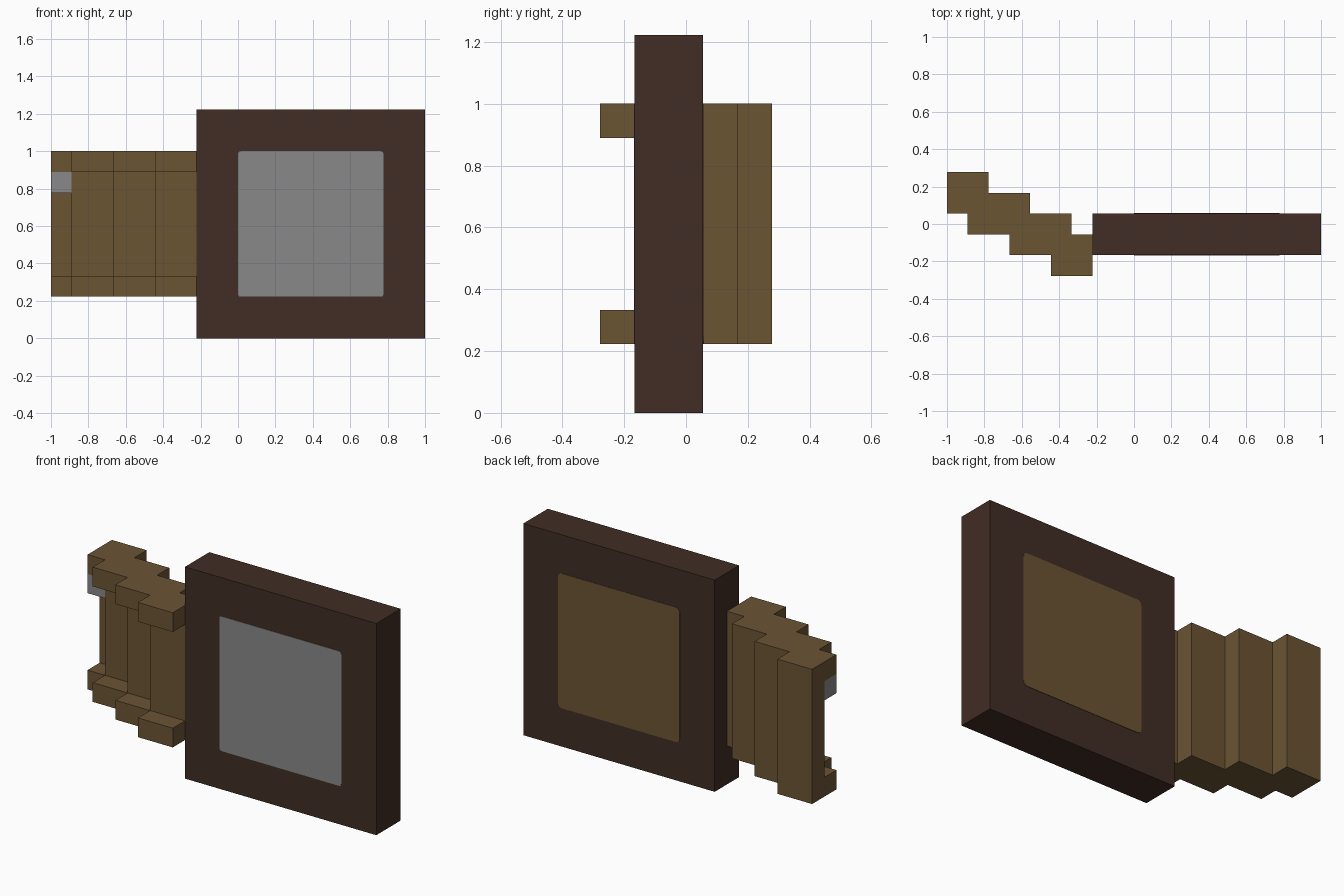
import bpy, bmesh
from mathutils import Vector

cube = bpy.data.objects.get("Cube")
if cube:
    bpy.data.objects.remove(cube, do_unlink=True)

U = 1 / 9  # grid unit of the blocky design


def material(name, color):
    m = bpy.data.materials.new(name)
    m.use_nodes = True
    m.diffuse_color = (*color, 1)
    m.node_tree.nodes["Principled BSDF"].inputs["Base Color"].default_value = (*color, 1)
    return m


dark_wood = material("dark wood", (0.053, 0.026, 0.018))
tan_wood = material("tan wood", (0.147, 0.089, 0.034))
grey_metal = material("grey metal", (0.25, 0.25, 0.25))


def finish(name, bm, mat):
    bmesh.ops.recalc_face_normals(bm, faces=bm.faces)
    mesh = bpy.data.meshes.new(name)
    bm.to_mesh(mesh)
    bm.free()
    mesh.materials.append(mat)
    obj = bpy.data.objects.new(name, mesh)
    bpy.context.collection.objects.link(obj)
    return obj


def box(name, lo, hi, mat, corner=0):
    """Box between two corners in grid units, optionally with rounded y-edges."""
    lo, hi = Vector(lo) * U, Vector(hi) * U
    bm = bmesh.new()
    bmesh.ops.create_cube(bm, size=1)
    for v in bm.verts:
        v.co = [(lo[i] + hi[i]) / 2 + v.co[i] * (hi[i] - lo[i]) for i in range(3)]
    if corner:
        edges = [e for e in bm.edges if abs(e.verts[0].co.y - e.verts[1].co.y) > 1e-5]
        bmesh.ops.bevel(bm, geom=edges, offset=corner, segments=3,
                        profile=0.5, affect='EDGES')
    return finish(name, bm, mat)


def stair_profile(recess):
    """Staircase outline seen from above; recess moves the front edge back."""
    front, back = [], []
    for i, (x0, x1) in enumerate([(-9, -8), (-8, -6), (-6, -4), (-4, -2)]):
        y = 0.5 - i + recess
        front += [(x0, y), (x1, y)]
    for i, (x0, x1) in enumerate([(-2, -3), (-3, -5), (-5, -7), (-7, -9)]):
        y = -0.5 + i
        back += [(x0, y), (x1, y)]
    return front + back


def extrude(bm, profile, z0, z1, caps):
    low, high = [[bm.verts.new((x * U, y * U, z * U)) for x, y in profile] for z in (z0, z1)]
    n = len(profile)
    for i in range(n):
        j = (i + 1) % n
        bm.faces.new((low[i], low[j], high[j], high[i]))
    if caps:
        bm.faces.new(low[::-1])
        bm.faces.new(high)


# Square board with a panel on each side
box("board", (-2, -1.5, 0), (9, 0.5, 11), dark_wood)
box("front_panel", (0, -1.52, 2), (7, -1.48, 9), grey_metal, 0.014)
box("back_panel", (0, 0.48, 2), (7, 0.52, 9), tan_wood, 0.024)

# Stepped side piece: top and bottom lips joined by a recessed core
bm = bmesh.new()
extrude(bm, stair_profile(0), 2, 3, True)
extrude(bm, stair_profile(1), 3, 8, False)
extrude(bm, stair_profile(0), 8, 9, True)
finish("stepped_side", bm, tan_wood)

# Small metal block tucked under the top lip
box("catch", (-9, 0.5, 7), (-8, 1.5, 8), grey_metal)
